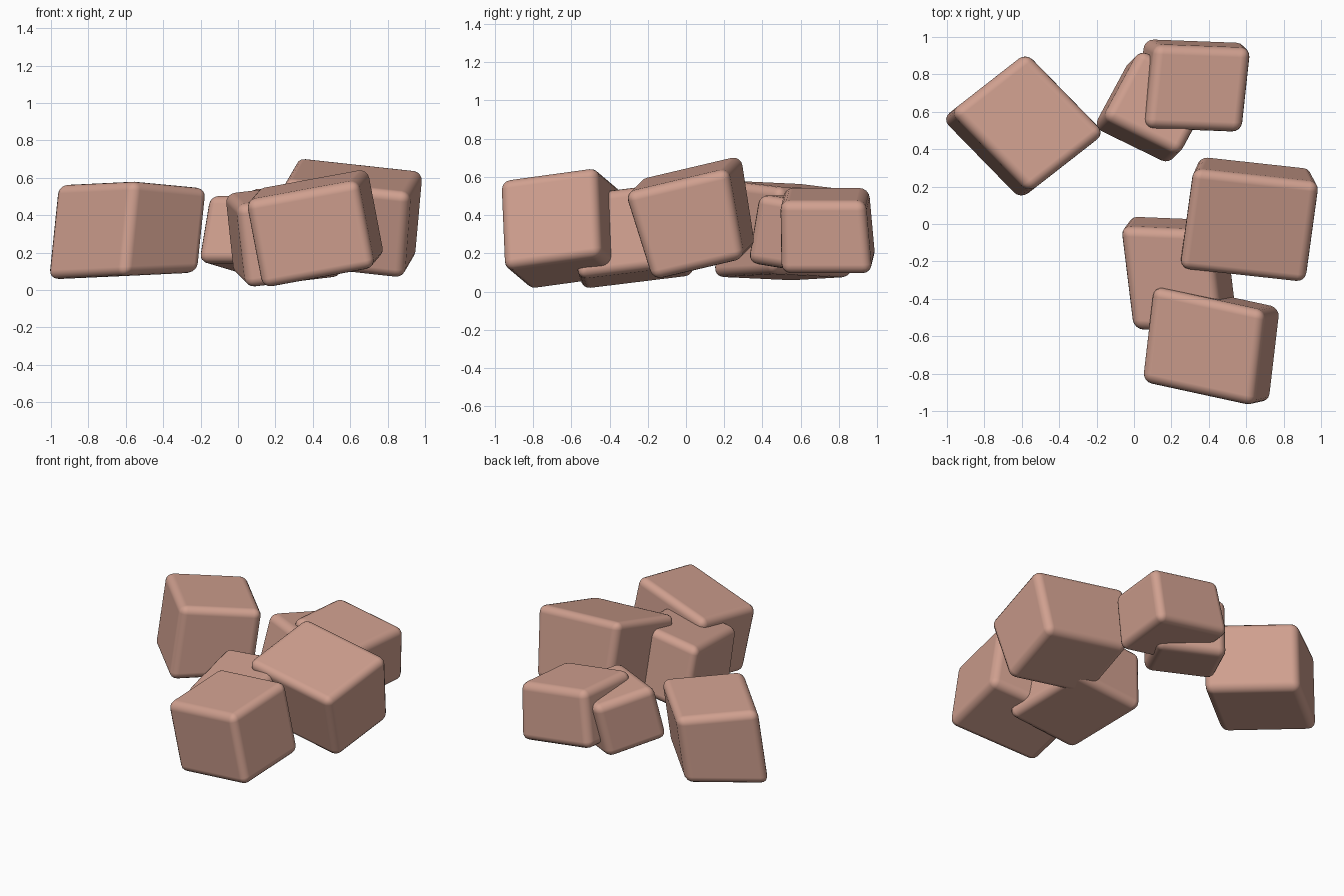
import bpy
import bmesh
from mathutils import Vector

default_cube = bpy.data.objects.get("Cube")
if default_cube:
    bpy.data.objects.remove(default_cube, do_unlink=True)


def make_material(name, colour):
    material = bpy.data.materials.new(name)
    material.use_nodes = True
    material.diffuse_color = colour
    shader = material.node_tree.nodes["Principled BSDF"]
    shader.inputs["Base Color"].default_value = colour
    shader.inputs["Roughness"].default_value = 0.8
    return material


stone_colour = make_material("warm clay pink", (0.63, 0.35, 0.275, 1))


def add_stone(name, centre, across, deep, tall, flare=0.0, wedge=0.0):
    """Rounded block spanned by three edge vectors.

    flare widens the top against the bottom; wedge changes the
    height along the across direction.
    """
    centre, across, deep, tall = map(Vector, (centre, across, deep, tall))
    bm = bmesh.new()
    bmesh.ops.create_cube(bm, size=1)
    for vert in bm.verts:
        a, d, t = vert.co
        spread = 1 + 2 * flare * t
        height = 1 + 2 * wedge * a
        vert.co = (across * a + deep * d) * spread + tall * t * height
    bmesh.ops.recalc_face_normals(bm, faces=bm.faces)
    mesh = bpy.data.meshes.new(name)
    bm.to_mesh(mesh)
    bm.free()
    for face in mesh.polygons:
        face.use_smooth = True
    mesh.materials.append(stone_colour)

    stone = bpy.data.objects.new(name, mesh)
    stone.location = centre
    bpy.context.collection.objects.link(stone)

    # Soft worn edges with flat faces between them
    bevel = stone.modifiers.new("worn_edges", "BEVEL")
    bevel.width = 0.05
    bevel.segments = 4
    bevel.limit_method = "NONE"
    bevel.harden_normals = True
    return stone


# Lone block on the right-hand side of the pile
add_stone("lone_stone", centre=(-0.59, 0.525, 0.315),
          across=(0.41, 0.32, -0.01), deep=(-0.42, 0.43, -0.02),
          tall=(0.05, 0.04, 0.48), wedge=-0.06)

# Two small blocks at the back
add_stone("small_back_stone", centre=(0.32, 0.735, 0.32),
          across=(0.53, -0.02, -0.08), deep=(0.05, 0.46, 0),
          tall=(0.05, -0.02, 0.38), flare=-0.03)
add_stone("small_turned_stone", centre=(0.11, 0.625, 0.3),
          across=(0.41, -0.2, 0), deep=(0.2, 0.37, -0.06),
          tall=(0.06, 0.06, 0.36))

# Large block tipped up on the left
add_stone("large_tipped_stone", centre=(0.617, 0.04, 0.38),
          across=(0.64, -0.07, -0.07), deep=(0.07, 0.51, 0.12),
          tall=(0, -0.11, 0.47), flare=0.06)

# Block in the middle, partly buried by its neighbours
add_stone("middle_stone", centre=(0.235, -0.28, 0.295),
          across=(0.5, -0.02, 0.06), deep=(-0.07, 0.57, 0.07),
          tall=(-0.07, -0.04, 0.44), flare=-0.04)

# Block at the front
add_stone("front_stone", centre=(0.413, -0.645, 0.33),
          across=(0.6, -0.13, 0.11), deep=(0.06, 0.51, 0.07),
          tall=(-0.09, -0.02, 0.47))
